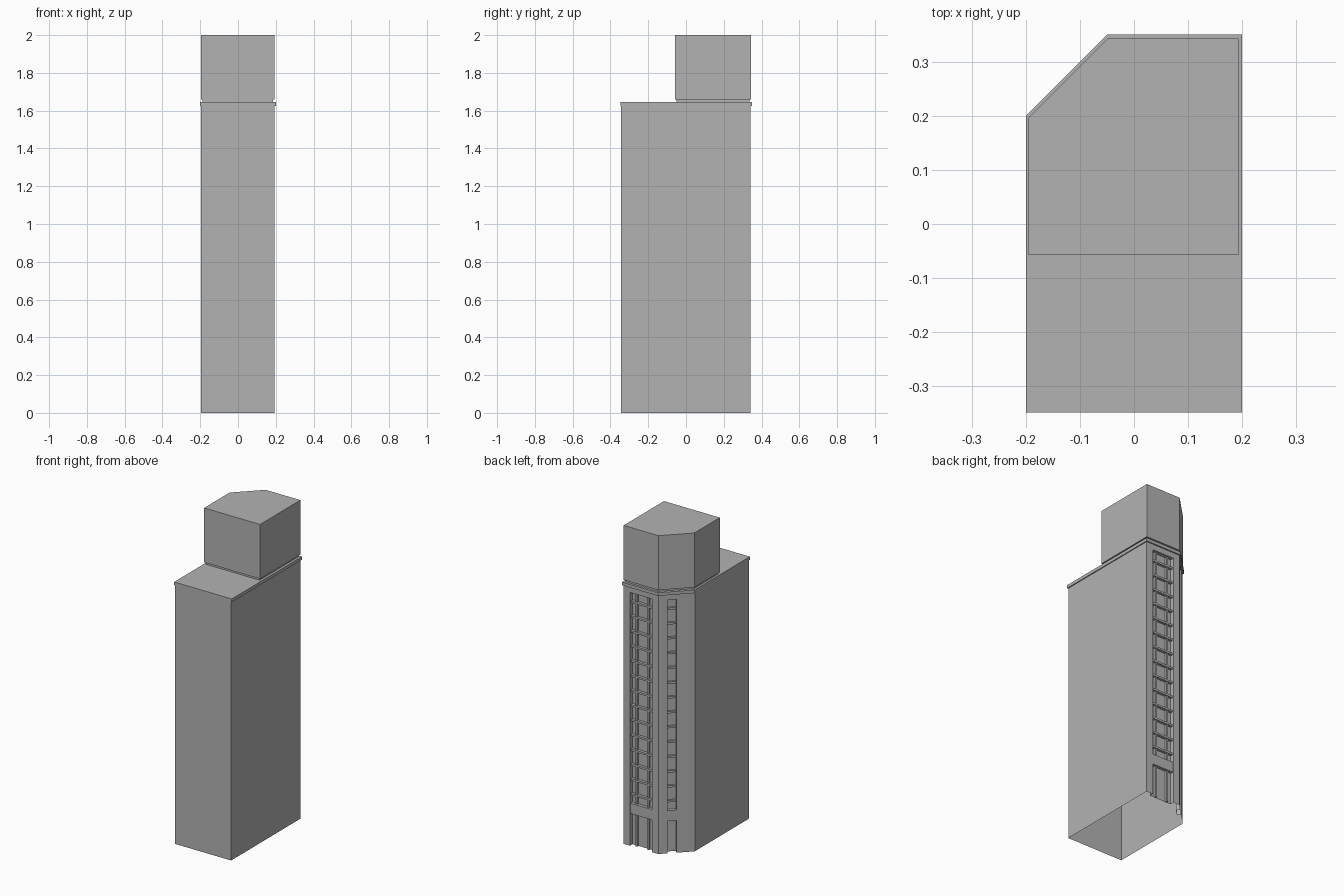
import bpy, bmesh
from mathutils import Vector

old = bpy.data.objects.get("Cube")
if old:
    bpy.data.objects.remove(old, do_unlink=True)

stone = bpy.data.materials.new("grey_stone")
stone.use_nodes = True
GREY = (0.45, 0.45, 0.45, 1)
stone.diffuse_color = GREY
stone.node_tree.nodes["Principled BSDF"].inputs["Base Color"].default_value = GREY


def finish(name, bm):
    mesh = bpy.data.meshes.new(name)
    bm.to_mesh(mesh)
    bm.free()
    mesh.materials.append(stone)
    obj = bpy.data.objects.new(name, mesh)
    bpy.context.collection.objects.link(obj)


def add_prism(bm, outline, z0, z1, caps=True):
    """Extrude a counter-clockwise outline upwards."""
    low = [bm.verts.new((p[0], p[1], z0)) for p in outline]
    high = [bm.verts.new((p[0], p[1], z1)) for p in outline]
    n = len(outline)
    for i in range(n):
        j = (i + 1) % n
        bm.faces.new((low[i], low[j], high[j], high[i]))
    if caps:
        bm.faces.new(high)
        bm.faces.new(low[::-1])


def prism(name, outline, z0, z1, caps=True):
    bm = bmesh.new()
    add_prism(bm, outline, z0, z1, caps)
    finish(name, bm)


def footprint(west, east, south, north, cut):
    """Rectangle with its back corner cut off at 45 degrees."""
    return [(west, south), (east, south), (east, north),
            (west + cut, north), (west, north - cut)]


class Facade:
    """A wall line from a to b, with distances along it and inwards."""
    def __init__(self, a, b):
        self.a = Vector(a)
        self.u = (Vector(b) - self.a).normalized()
        self.inward = Vector((-self.u.y, self.u.x))

    def at(self, s, d):
        return self.a + self.u * s + self.inward * d

    def notch(self, s0, s1, d):
        return [self.at(s0, 0), self.at(s0, d), self.at(s1, d), self.at(s1, 0)]

    def block(self, bm, s0, s1, d0, d1, z0, z1):
        outline = [self.at(s0, d0), self.at(s1, d0), self.at(s1, d1), self.at(s0, d1)]
        add_prism(bm, outline, z0, z1)


EAVES, RECESS_TOP, DEPTH = 1.625, 1.59, 0.025
wall = footprint(-0.196, 0.194, -0.345, 0.342, 0.149)
back = Facade(wall[2], wall[3])
corner = Facade(wall[3], wall[4])
BACK = (0.045, 0.197)
CORNER = (0.053, 0.106)

# Tower walls, open underneath, with full height recesses
walls = wall[:3] + back.notch(*BACK, DEPTH) + [wall[3]] \
    + corner.notch(*CORNER, DEPTH) + [wall[4]]
prism("tower_walls", walls, 0, EAVES, caps=False)

# Roof slab, shadow gap and upper block
prism("cornice", footprint(-0.2, 0.2, -0.348, 0.35, 0.15), EAVES, 1.645)
prism("upper_neck", footprint(-0.187, 0.185, -0.05, 0.336, 0.147), 1.645, 1.658)
prism("upper_block", footprint(-0.195, 0.193, -0.057, 0.343, 0.147), 1.658, 2.0)

# Lintels, floor ledges and entrance bands in each recess
for name, side, (s0, s1), ledge in (("back", back, BACK, 0.008),
                                    ("corner", corner, CORNER, 0.013)):
    bm = bmesh.new()
    side.block(bm, s0, s1, 0, DEPTH, RECESS_TOP, EAVES)
    finish(name + "_lintel", bm)
    bm = bmesh.new()
    for floor in range(14):
        z = 1.535 - 0.093 * floor
        side.block(bm, s0, s1, ledge, DEPTH, z - 0.012, z)
    finish(name + "_floor_ledges", bm)
    bm = bmesh.new()
    side.block(bm, s0, s1, 0.005, DEPTH, 0.2, 0.265)
    finish(name + "_entrance_band", bm)

# Upright mullions splitting the wide recess into three bays
bm = bmesh.new()
for s in (0.08, 0.162):
    back.block(bm, s - 0.005, s + 0.005, 0.012, DEPTH, 0, RECESS_TOP)
finish("back_mullions", bm)
